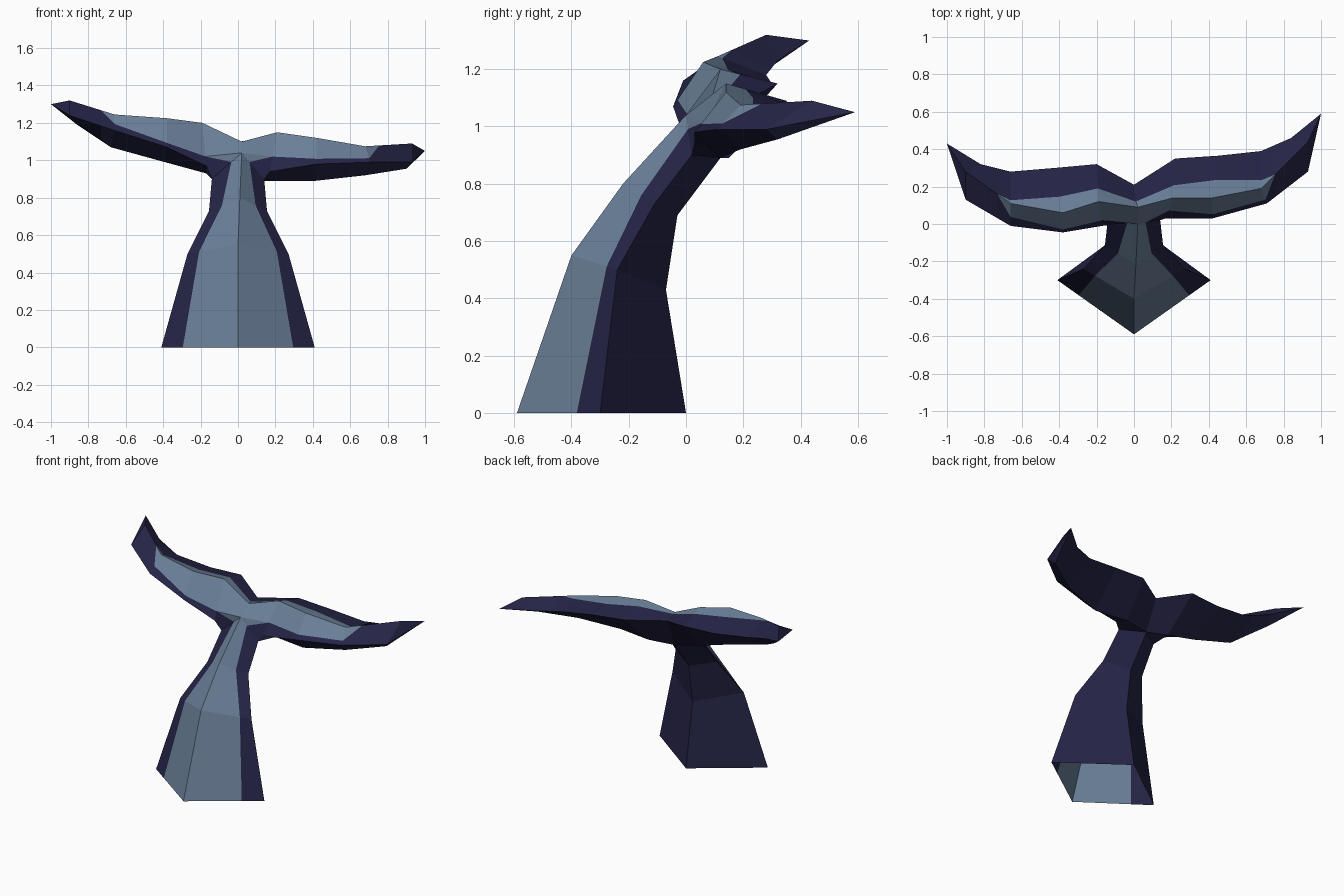
import bpy, bmesh
from mathutils import Vector as V

if "Cube" in bpy.data.objects:
    bpy.data.objects.remove(bpy.data.objects["Cube"])


def material(name, rgb):
    m = bpy.data.materials.new(name)
    m.diffuse_color = (*rgb, 1)
    m.use_nodes = True
    m.node_tree.nodes["Principled BSDF"].inputs["Base Color"].default_value = m.diffuse_color
    return m


bm = bmesh.new()
DARK, LIGHT = 0, 1


def verts(points):
    return [bm.verts.new(p) for p in points]


def face(vs, colour):
    bm.faces.new(vs).material_index = colour


# Stalk sections: front ridge, side corner, back ridge, width share of pale front
stalk = [
    ((0, -.59, 0), (.41, -.30, 0), (0, 0, 0), .72),
    ((0, -.40, .55), (.27, -.24, .50), (0, -.07, .43), .77),
    ((.01, -.22, .80), (.155, -.11, .73), (0, -.03, .69), .58),
    ((.02, 0, 1.04), (.14, .02, .90), (0, .12, .89), .35),
]
rings = []
for front, side, back, f in stalk:
    F, R, K = V(front), V(side), V(back)
    L = V((-R.x, R.y, R.z))
    rings.append(verts([F, F.lerp(R, f), R, K, L, F.lerp(L, f)]))
for a, b in zip(rings, rings[1:]):
    for i in range(6):
        j = (i + 1) % 6
        face((a[i], a[j], b[j], b[i]), LIGHT if i in (0, 5) else DARK)

# Fluke sections: leading edge, top ridge, trailing edge, underside,
# then how far the pale patch reaches ahead of and behind the ridge
left = [
    ((-.17, -.01, .97), (-.19, .12, 1.20), (-.20, .32, 1.15), (-.17, .12, .93), .22, .35),
    ((-.38, -.045, 1.07), (-.38, .06, 1.225), (-.42, .30, 1.15), (-.39, .10, .99), .15, .36),
    ((-.66, -.01, 1.16), (-.66, .11, 1.245), (-.66, .28, 1.18), (-.68, .11, 1.07), .4, .1),
    ((-.90, .13, 1.24), (-.90, .28, 1.32), (-.82, .32, 1.23), (-.86, .27, 1.19), 1, 0),
]
right = [
    ((.17, .03, .94), (.21, .14, 1.15), (.22, .35, 1.09), (.18, .15, .89), .38, .32),
    ((.42, .03, .98), (.42, .14, 1.12), (.45, .365, 1.07), (.41, .12, .89), .2, .42),
    ((.71, .11, .99), (.68, .19, 1.075), (.68, .39, 1.04), (.68, .19, .92), .25, .22),
    ((.93, .28, .99), (.93, .44, 1.09), (.84, .46, 1.03), (.90, .32, .955), 1, 0),
]

# Shared centre points where the flukes meet the stalk
F, _, _, K, _, _ = rings[-1]
U0, Q0, T0 = verts([(.02, .09, 1.10), (.01, .12, 1.10), (0, .21, 1.09)])


def fluke(sections, tip, side, edge):
    sec = [[V(p) for p in s[:4]] + list(s[4:]) for s in sections]
    # extra section where the pale patch comes to a point
    mid = [a.lerp(b, .3) for a, b in zip(sec[2][:4], sec[3][:4])]
    sec.insert(3, mid + [1, 0])
    rs = [verts([L, L.lerp(U, p), U, U.lerp(T, q), T, B])
          for L, U, T, B, p, q in sec]
    L, P, U, Q, T, B = rs[0]
    # blend into stalk
    face((F, edge, P), LIGHT)
    face((F, P, U, U0), LIGHT)
    face((U0, U, Q, Q0), LIGHT)
    face((Q0, Q, T, T0), DARK)
    face((T0, T, B, K), DARK)
    face((edge, side, L, P), DARK)
    face((side, K, B, L), DARK)
    # blade
    for n, (a, b) in enumerate(zip(rs, rs[1:])):
        for i in range(6):
            j = (i + 1) % 6
            pale = i in (1, 2) and n < 3
            face((a[i], a[j], b[j], b[i]), LIGHT if pale else DARK)
    # pointed tip
    t = bm.verts.new(tip)
    for i in range(6):
        face((rs[-1][i], rs[-1][(i + 1) % 6], t), DARK)


top = rings[-1]
fluke(left, (-1, .43, 1.30), top[4], top[5])
fluke(right, (1, .59, 1.05), top[2], top[1])

bmesh.ops.remove_doubles(bm, verts=bm.verts, dist=.0005)
bmesh.ops.recalc_face_normals(bm, faces=bm.faces)
mesh = bpy.data.meshes.new("whale_tail")
bm.to_mesh(mesh)
bm.free()
mesh.materials.append(material("dark navy skin", (.0185, .0175, .062)))
mesh.materials.append(material("pale blue grey skin", (.145, .215, .315)))
bpy.context.collection.objects.link(bpy.data.objects.new("whale_tail", mesh))
